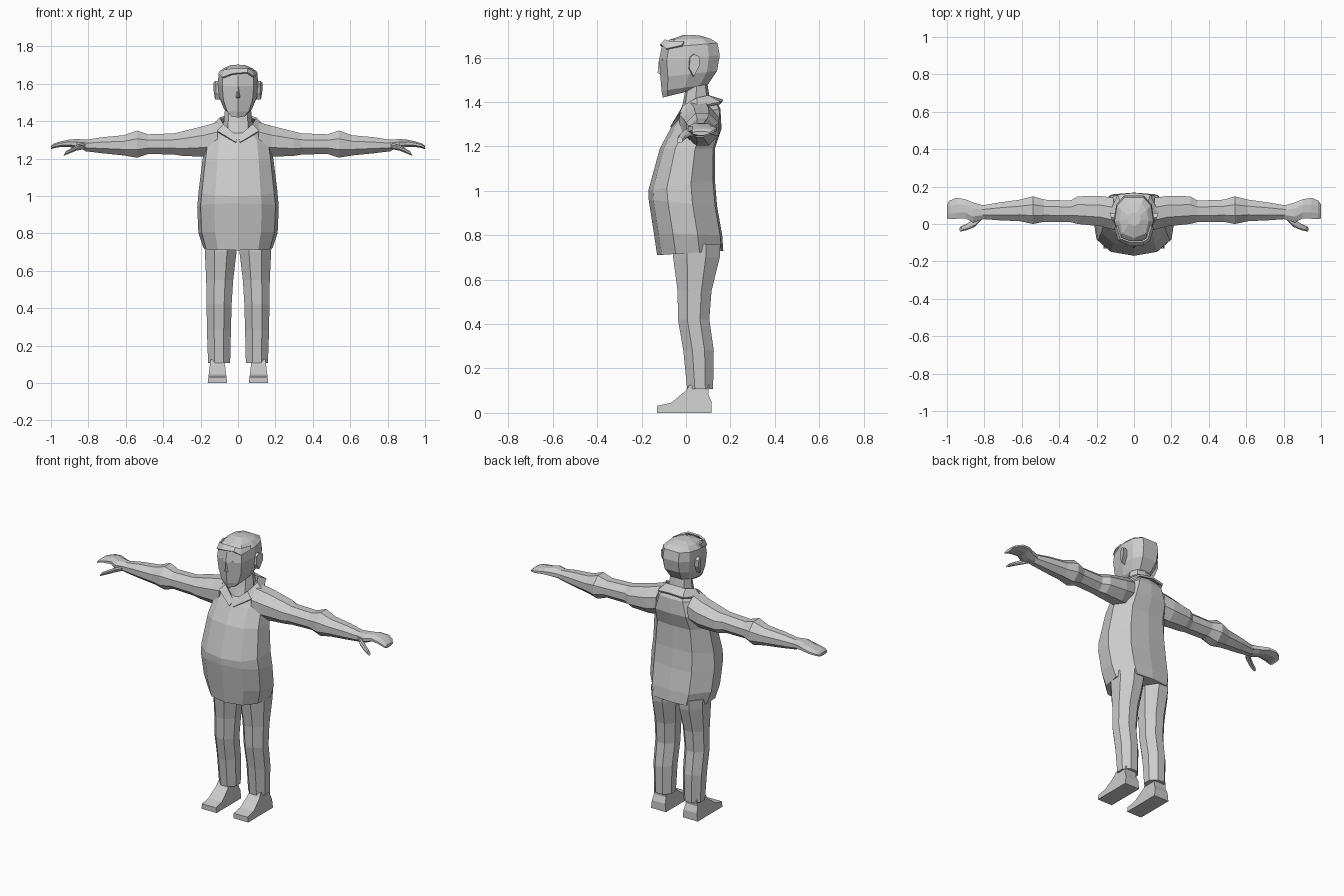
import bpy, bmesh
from mathutils import Vector

grey = bpy.data.materials.new("light grey")
grey.diffuse_color = (0.6, 0.6, 0.6, 1)


def make(name, bm, mirror=False):
    bmesh.ops.recalc_face_normals(bm, faces=bm.faces)
    me = bpy.data.meshes.new(name)
    bm.to_mesh(me)
    bm.free()
    me.materials.append(grey)
    ob = bpy.data.objects.new(name, me)
    bpy.context.collection.objects.link(ob)
    if mirror:
        ob.modifiers.new("mirror", 'MIRROR')
    return ob


def loft(name, rings, mirror=False, closed=True, caps=True):
    bm = bmesh.new()
    vs = [[bm.verts.new(p) for p in r] for r in rings]
    n = len(vs[0])
    for a, b in zip(vs, vs[1:]):
        for i in range(n if closed else n - 1):
            j = (i + 1) % n
            bm.faces.new((a[i], a[j], b[j], b[i]))
    if caps:
        bm.faces.new(vs[0])
        bm.faces.new(vs[-1])
    return make(name, bm, mirror)


def body_ring(half, w, yf, yb, zf, zb):
    """Symmetric ring from half-outline fractions, tilted from zf to zb."""
    pts = half + [(-u, v) for u, v in reversed(half) if u > 0]
    return [Vector((u * w, yf + v * (yb - yf), zf + v * (zb - zf))) for u, v in pts]


OCT = [(1, .4), (.4, 1), (-.4, 1), (-1, .4), (-1, -.4), (-.4, -1), (.4, -1), (1, -.4)]


def oct_ring(a0, a1, b0, b1):
    return [((a0 + a1) / 2 + u * (a1 - a0) / 2, (b0 + b1) / 2 + v * (b1 - b0) / 2) for u, v in OCT]


# Shirt: width, front y, back y, front z, back z
torso_half = [(0, 0), (.58, .07), (.92, .28), (1, .64), (.6, .97), (0, 1)]
loft("shirt", [body_ring(torso_half, *r) for r in [
    (.185, -.13, .168, .71, .73), (.212, -.145, .163, .81, .80),
    (.218, -.168, .14, .96, .93), (.21, -.17, .13, 1.0, 1.05),
    (.19, -.118, .13, 1.19, 1.19), (.175, -.062, .16, 1.295, 1.28),
    (.135, -.04, .155, 1.33, 1.37), (.085, -.02, .13, 1.345, 1.415)]])

# Folded collar with an open V at the front
inner = [(0, .10, 1.425), (.065, .10, 1.425), (.095, .05, 1.415), (.075, -.01, 1.38), (0, -.04, 1.315)]
outer = [(0, .165, 1.405), (.085, .155, 1.395), (.135, .05, 1.375), (.11, -.025, 1.345), (.012, -.066, 1.285)]
collar = loft("collar", [inner, outer], True, closed=False, caps=False)
sol = collar.modifiers.new("thickness", 'SOLIDIFY')
sol.thickness = .012
sol.offset = 0

# Neck
neck_half = [(0, 0), (.7, .1), (1, .5), (.7, .9), (0, 1)]
loft("neck", [body_ring(neck_half, *r) for r in [
    (.08, -.04, .12, 1.31, 1.39), (.075, -.015, .105, 1.39, 1.43), (.068, 0, .095, 1.47, 1.49)]])

# Head with a ridged face and flat panels
head_half = [(0, 0), (.78, .13), (1, .5), (.88, .82), (.5, 1), (0, 1)]
loft("head", [body_ring(head_half, *r) for r in [
    (.045, -.105, .06, 1.42, 1.46), (.075, -.11, .10, 1.45, 1.48),
    (.1, -.115, .14, 1.51, 1.54), (.108, -.122, .152, 1.585, 1.61),
    (.104, -.11, .142, 1.645, 1.665), (.078, -.075, .11, 1.68, 1.685),
    (.035, -.01, .06, 1.702, 1.70)]])

# Hair fringe standing just proud of the forehead
fringe = [[(-.106, -.02, 1.655), (-.085, -.09, 1.635), (-.03, -.118, 1.655),
           (.05, -.115, 1.662), (.085, -.09, 1.64), (.106, -.02, 1.655)],
          [(-.095, -.01, 1.672), (-.075, -.078, 1.675), (-.03, -.095, 1.682),
           (.05, -.095, 1.682), (.075, -.078, 1.675), (.095, -.01, 1.672)]]
hair = loft("hair_fringe", fringe, closed=False, caps=False)
hair.modifiers.new("thickness", 'SOLIDIFY').thickness = .01

# Ears
ear = [(.01, 1.55), (.012, 1.60), (.03, 1.615), (.055, 1.605), (.055, 1.565), (.03, 1.515)]
loft("ear", [[(.095, y, z) for y, z in ear],
             [(.117 + (y - .01) * .3, y + .006, z) for y, z in ear]], True)

# Nose and eyes
loft("nose", [[(-.012, -.116, 1.525), (.012, -.116, 1.525), (0, -.115, 1.59)],
              [(-.004, -.128, 1.53), (.004, -.128, 1.53), (0, -.122, 1.59)]])
eye = [(.022, 1.59), (.032, 1.596), (.042, 1.59), (.032, 1.584)]
loft("eye", [[(x, -.108 + x * .25, z) for x, z in eye],
             [(x, -.117 + x * .25, z) for x, z in eye]], True)

# Arms: x, front y, back y, bottom z, top z
arm = [(.11, -.03, .14, 1.22, 1.395), (.18, -.012, .15, 1.21, 1.375), (.3, .0, .148, 1.215, 1.345),
       (.34, .01, .125, 1.222, 1.335), (.48, .012, .13, 1.225, 1.33), (.54, .0, .148, 1.205, 1.35),
       (.61, .015, .13, 1.217, 1.325), (.72, .02, .115, 1.228, 1.315), (.82, .027, .098, 1.24, 1.3)]
loft("arm", [[(x, y, z) for y, z in oct_ring(*r)] for x, *r in arm], True)

# Hands: flat palm with joined fingers, and a separate thumb
hand = [(.80, .027, .098, 1.245, 1.3), (.86, .008, .115, 1.25, 1.305), (.9, .03, .132, 1.262, 1.302),
        (.95, .028, .14, 1.262, 1.292), (.985, .026, .125, 1.256, 1.28), (1.0, .03, .105, 1.25, 1.268)]
loft("hand", [[(x, y, z) for y, z in oct_ring(*r)] for x, *r in hand], True)
thumb = [(.83, .025, .07, 1.25, 1.285), (.865, -.015, .025, 1.243, 1.278),
         (.895, -.032, .0, 1.228, 1.26), (.92, -.04, -.015, 1.215, 1.24)]
loft("thumb", [[(x + (1.24 - z) * .5, y, z) for y, z in oct_ring(*r)] for x, *r in thumb], True)

# Trouser legs: z, inner x, outer x, front y, back y
leg = [(.76, .005, .18, -.06, .155), (.70, .008, .177, -.058, .152), (.55, .026, .17, -.038, .115),
       (.42, .034, .168, -.036, .105), (.28, .038, .166, -.012, .125), (.108, .042, .16, .005, .122)]
loft("trouser_leg", [[(x, y, z) for x, y in oct_ring(*r)] for z, *r in leg], True)

# Shoes: side outline, narrower towards the ankle
shoe = [(-.13, 0), (-.13, .032), (-.068, .045), (.0, .1), (.015, .125),
        (.105, .125), (.1, .085), (.115, .05), (.115, 0)]
loft("shoe", [[(.11 + s * (.052 - z * .12), y, z) for y, z in shoe] for s in (-1, 1)], True)
